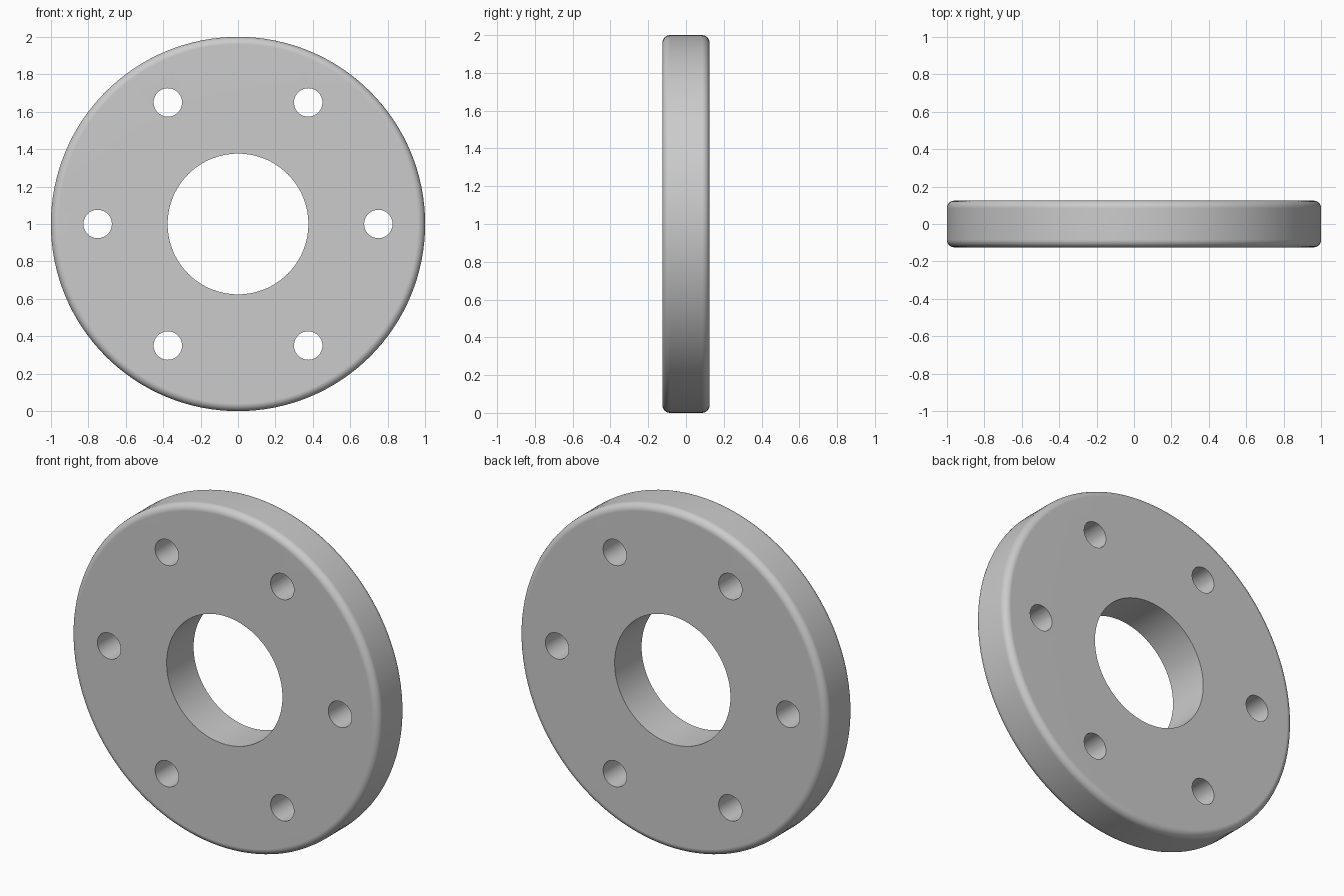
import bpy, bmesh
from math import sin, cos, pi, radians
from mathutils import Matrix, Vector

if "Cube" in bpy.data.objects:
    bpy.data.objects.remove(bpy.data.objects["Cube"])

R, BORE, HALF, FILLET = 1.0, 0.376, 0.125, 0.04
HOLE_R, BOLT_CIRCLE, SEG = 0.076, 0.75, 128
CENTRE = Vector((0, 0, 1))


def to_object(bm, name):
    bmesh.ops.recalc_face_normals(bm, faces=bm.faces)
    mesh = bpy.data.meshes.new(name)
    bm.to_mesh(mesh)
    bm.free()
    obj = bpy.data.objects.new(name, mesh)
    bpy.context.collection.objects.link(obj)
    return obj


# Flange ring: (radius, y) section with rounded outer corners, revolved about y
profile = [(BORE, HALF), (BORE, -HALF)]
for start, side in ((-90, -1), (0, 1)):
    for i in range(7):
        a = radians(start + 15 * i)
        profile.append((R - FILLET + FILLET * cos(a),
                        side * (HALF - FILLET) + FILLET * sin(a)))
bm = bmesh.new()
rings = []
for s in range(SEG):
    t = 2 * pi * s / SEG
    rings.append([bm.verts.new((r * cos(t), y, 1 + r * sin(t))) for r, y in profile])
n = len(profile)
for s in range(SEG):
    a, b = rings[s], rings[(s + 1) % SEG]
    for k in range(n):
        bm.faces.new((a[k], a[(k + 1) % n], b[(k + 1) % n], b[k]))
flange = to_object(bm, "flange_disc")

# Six bolt-hole cutters
bm = bmesh.new()
for i in range(6):
    t = i * pi / 3
    pos = CENTRE + BOLT_CIRCLE * Vector((cos(t), 0, sin(t)))
    bmesh.ops.create_cone(bm, cap_ends=True, segments=40, radius1=HOLE_R,
                          radius2=HOLE_R, depth=4 * HALF,
                          matrix=Matrix.Translation(pos) @ Matrix.Rotation(pi / 2, 4, 'X'))
cutter = to_object(bm, "bolt_hole_cutter")
cutter.hide_render = True

# Drill the holes, then drop the cutter
mod = flange.modifiers.new("bolt_holes", 'BOOLEAN')
mod.operation, mod.solver, mod.object = 'DIFFERENCE', 'EXACT', cutter
bpy.context.view_layer.objects.active = flange
flange.select_set(True)
bpy.ops.object.modifier_apply(modifier=mod.name)
bpy.data.objects.remove(cutter)

# Smooth rim and bores, flat faces
bpy.ops.object.shade_smooth_by_angle(angle=radians(30))
weighted = flange.modifiers.new("flat_faces", 'WEIGHTED_NORMAL')
weighted.keep_sharp = True
